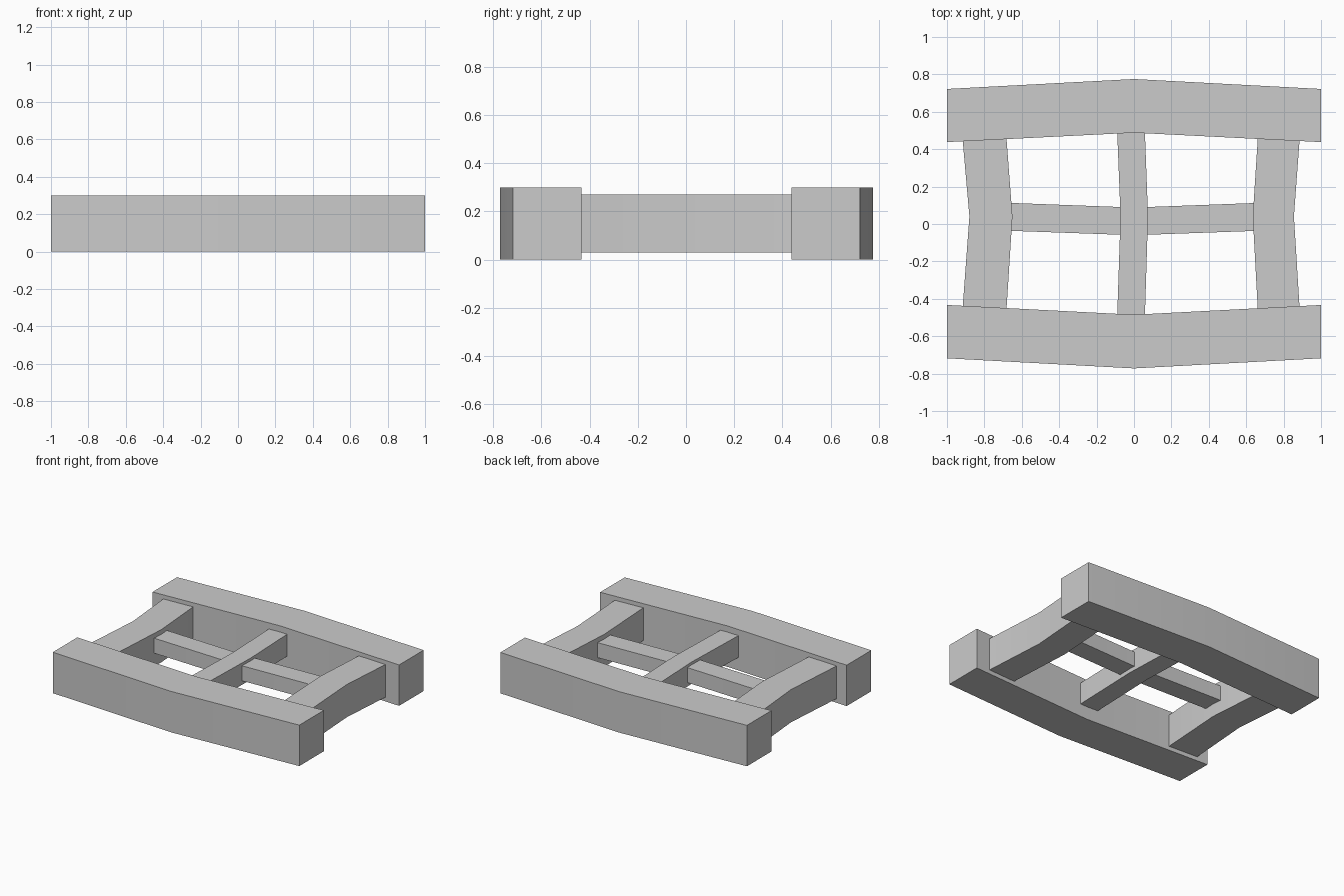
import bpy
import bmesh
import math

if "Cube" in bpy.data.objects:
    bpy.data.objects.remove(bpy.data.objects["Cube"], do_unlink=True)

grey = bpy.data.materials.new("plain grey")
grey.use_nodes = True
colour = (0.6, 0.6, 0.6, 1)
grey.diffuse_color = colour
grey.node_tree.nodes["Principled BSDF"].inputs["Base Color"].default_value = colour


def bent_beam(name, near_edge, far_edge, low, high):
    """Beam with a bent plan outline, given as two edges, raised from low to high."""
    bm = bmesh.new()
    pairs = [[bm.verts.new((x, y, low)) for x, y in pair]
             for pair in zip(near_edge, far_edge)]
    for (a, b), (c, d) in zip(pairs, pairs[1:]):
        bm.faces.new((a, c, d, b))
    result = bmesh.ops.extrude_face_region(bm, geom=bm.faces[:])
    top = [v for v in result["geom"] if isinstance(v, bmesh.types.BMVert)]
    bmesh.ops.translate(bm, verts=top, vec=(0, 0, high - low))
    bmesh.ops.recalc_face_normals(bm, faces=bm.faces[:])
    mesh = bpy.data.meshes.new(name)
    bm.to_mesh(mesh)
    bm.free()
    mesh.materials.append(grey)
    obj = bpy.data.objects.new(name, mesh)
    bpy.context.collection.objects.link(obj)
    bpy.ops.object.select_all(action="DESELECT")
    obj.select_set(True)
    bpy.context.view_layer.objects.active = obj
    bpy.ops.object.shade_smooth_by_angle(angle=math.radians(30))


def along_x(ends, middle, reach=1.0):
    return [(-reach, ends), (0, middle), (reach, ends)]


def along_y(ends, middle, reach):
    return [(ends, -reach), (middle, 0.04), (ends, reach)]


# Long rails, bowed outwards
bent_beam("back_rail", along_x(0.438, 0.488), along_x(0.722, 0.775), 0, 0.3)
bent_beam("front_rail", along_x(-0.718, -0.772), along_x(-0.433, -0.485), 0, 0.3)

# Thick side bars, bowed inwards
bent_beam("right_bar", along_y(-0.917, -0.88, 0.46), along_y(-0.682, -0.65, 0.46), 0.03, 0.27)
bent_beam("left_bar", along_y(0.662, 0.635, 0.46), along_y(0.886, 0.855, 0.46), 0.03, 0.27)

# Slimmer middle bar and the thin crosspiece through it
bent_beam("middle_bar", along_y(-0.09, -0.072, 0.5), along_y(0.058, 0.075, 0.5), 0.095, 0.255)
bent_beam("crosspiece", along_x(-0.036, -0.06, 0.67), along_x(0.113, 0.088, 0.67), 0.125, 0.235)
